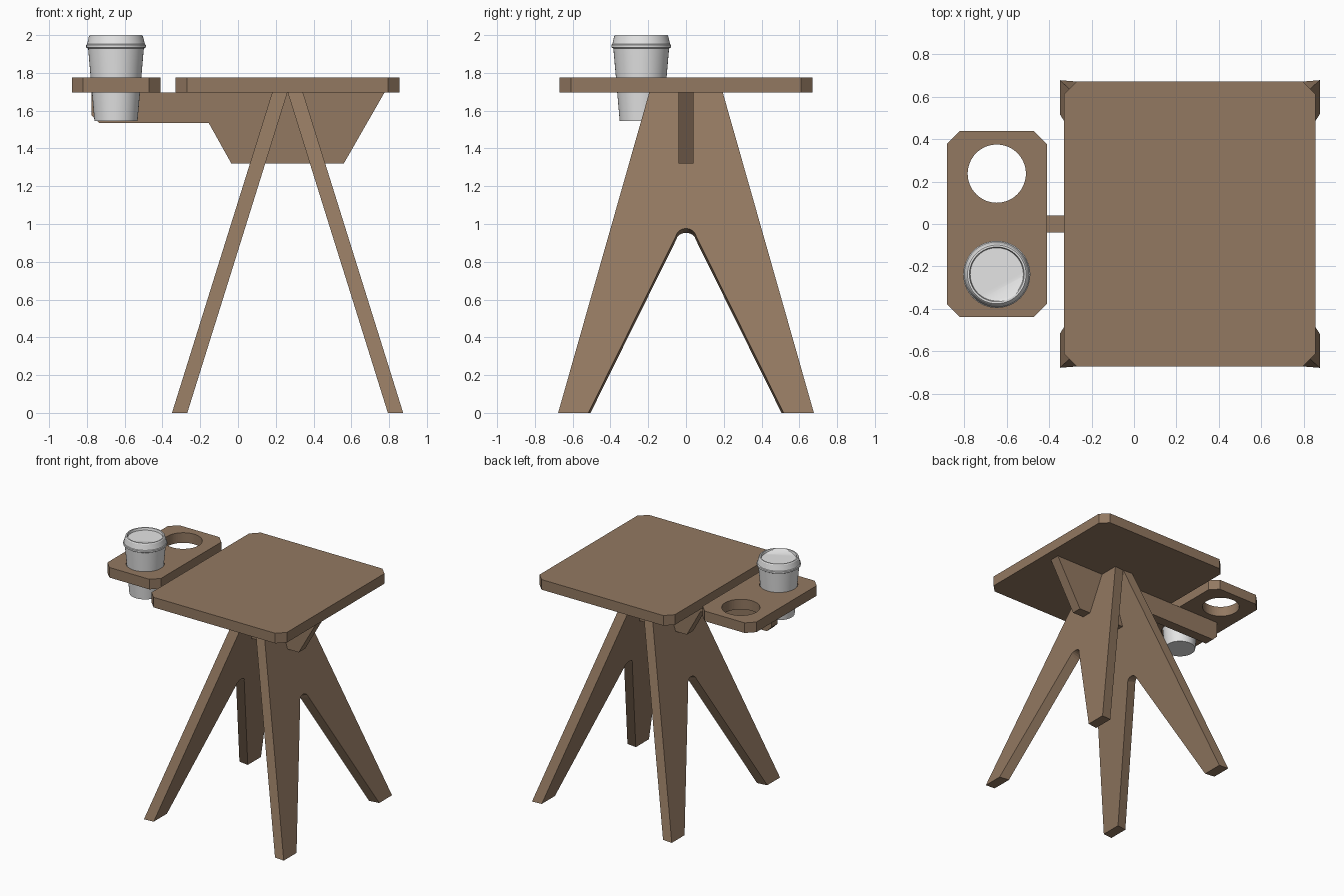
import bpy, bmesh, math
from mathutils import Vector

if "Cube" in bpy.data.objects:
    bpy.data.objects.remove(bpy.data.objects["Cube"])

Z0, Z1 = 1.695, 1.775          # underside and top of both boards
MID = 0.2625                   # x of the table centre


def material(name, rgb):
    m = bpy.data.materials.new(name)
    m.diffuse_color = (*rgb, 1)
    m.use_nodes = True
    m.node_tree.nodes["Principled BSDF"].inputs["Base Color"].default_value = m.diffuse_color
    return m


wood = material("brown wood", (0.29, 0.19, 0.12))
paper = material("pale grey", (0.78, 0.78, 0.78))


def finish(name, bm, mat):
    bmesh.ops.recalc_face_normals(bm, faces=bm.faces)
    me = bpy.data.meshes.new(name)
    bm.to_mesh(me)
    bm.free()
    me.materials.append(mat)
    ob = bpy.data.objects.new(name, me)
    bpy.context.collection.objects.link(ob)
    return ob


def loft(name, ring_a, ring_b, mat):
    """Solid between two matching outlines."""
    bm = bmesh.new()
    a = [bm.verts.new(p) for p in ring_a]
    b = [bm.verts.new(p) for p in ring_b]
    bm.faces.new(a)
    bm.faces.new(b)
    for i in range(len(a)):
        j = (i + 1) % len(a)
        bm.faces.new((a[i], a[j], b[j], b[i]))
    return finish(name, bm, mat)


def board(name, x0, x1, y, c):
    """Horizontal board with chamfered corners."""
    o = [(x0 + c, -y), (x1 - c, -y), (x1, -y + c), (x1, y - c),
         (x1 - c, y), (x0 + c, y), (x0, y - c), (x0, -y + c)]
    return loft(name, [(*p, Z0) for p in o], [(*p, Z1) for p in o], wood)


def activate(ob):
    bpy.ops.object.select_all(action='DESELECT')
    ob.select_set(True)
    bpy.context.view_layer.objects.active = ob


# Table top and cup tray
board("table_top", -0.33, 0.855, 0.67, 0.06)
tray = board("cup_tray", -0.88, -0.41, 0.437, 0.06)

# Round holes in the tray
for y in (-0.237, 0.237):
    bm = bmesh.new()
    bmesh.ops.create_cone(bm, cap_ends=True, segments=64, radius1=0.137,
                          radius2=0.137, depth=0.4)
    bmesh.ops.translate(bm, verts=bm.verts, vec=(-0.646, y, Z0))
    cutter = finish("hole_cutter", bm, wood)
    cutter.hide_render = True
    mod = tray.modifiers.new("hole", 'BOOLEAN')
    mod.operation, mod.solver, mod.object = 'DIFFERENCE', 'EXACT', cutter
    activate(tray)
    bpy.ops.object.modifier_apply(modifier=mod.name)
    bpy.data.objects.remove(cutter)

# Support beam under both boards, with a tenon into the table top
prof = [(-0.775, Z0), (-0.775, 1.575), (-0.735, 1.535), (-0.155, 1.535),
        (-0.035, 1.32), (0.56, 1.32), (0.775, Z0),
        (0.52, Z0), (0.52, Z1 - 0.002), (0.005, Z1 - 0.002), (0.005, Z0)]
loft("support_beam", [(x, -0.04, z) for x, z in prof],
     [(x, 0.04, z) for x, z in prof], wood)

# Leaning A-shaped leg boards; edges are cut square to the board,
# so the inner face outline sits a little lower than the outer one
DROP = 0.023
half = [(0.195, Z0), (0.677, 0), (0.517, 0), (0.054, 0.935),
        (0.046, 0.954), (0.033, 0.967), (0.017, 0.974)]


def leg(name, side):
    def ring(offset, inner):
        pts = []
        for y, z in half:
            if inner:
                if z == 0:
                    y -= DROP * (0.284 if y > 0.6 else 0.495)
                elif z == Z0:
                    y -= DROP * 0.284
                else:
                    z -= DROP
            pts.append((y, z))
        pts += [(0, 0.976 - (DROP if inner else 0))]
        pts += [(-y, z) for y, z in reversed(pts[:-1])]
        return [(MID + side * (0.612 - offset - 0.53 * z / Z0), y, z)
                for y, z in pts]
    loft(name, ring(0, False), ring(0.081, True), wood)


leg("right_leg", 1)
leg("left_leg", -1)


def lathe(name, rings, n=64):
    """Capped round solid from (radius, z) rings; returns an open bmesh."""
    bm = bmesh.new()
    vs = [[bm.verts.new((r * math.cos(2 * math.pi * i / n),
                         r * math.sin(2 * math.pi * i / n), z))
           for i in range(n)] for r, z in rings]
    bm.faces.new(vs[0][::-1])
    for a, b in zip(vs, vs[1:]):
        for i in range(n):
            j = (i + 1) % n
            bm.faces.new((a[i], a[j], b[j], b[i]))
    return bm, bm.faces.new(vs[-1])


def place_round(name, bm):
    ob = finish(name, bm, paper)
    ob.location = (-0.646, -0.237, 0)
    activate(ob)
    bpy.ops.object.shade_smooth_by_angle(angle=math.radians(25))


# Paper cup
bm, _ = lathe("cup", [(0.114, 1.545), (0.148, 1.935)])
place_round("cup", bm)

# Lid with a rim, tapered side and sunken top sloping up to the lip
bm, floor = lathe("lid", [(0.150, 1.93), (0.158, 1.935), (0.158, 1.948),
                          (0.153, 1.952), (0.143, 1.994), (0.138, 2.0),
                          (0.129, 2.0), (0.125, 1.982)])
slope = Vector((0.49, -0.87, 0)).normalized()
bmesh.ops.bisect_plane(bm, geom=[floor] + list(floor.edges) + list(floor.verts),
                       plane_co=slope * 0.0655, plane_no=slope)
for v in bm.verts:
    d = v.co.dot(slope) - 0.0655
    if abs(v.co.z - 1.982) < 0.001 and d > 0 and v.co.xy.length < 0.127:
        v.co.z += 0.27 * d
place_round("cup_lid", bm)
